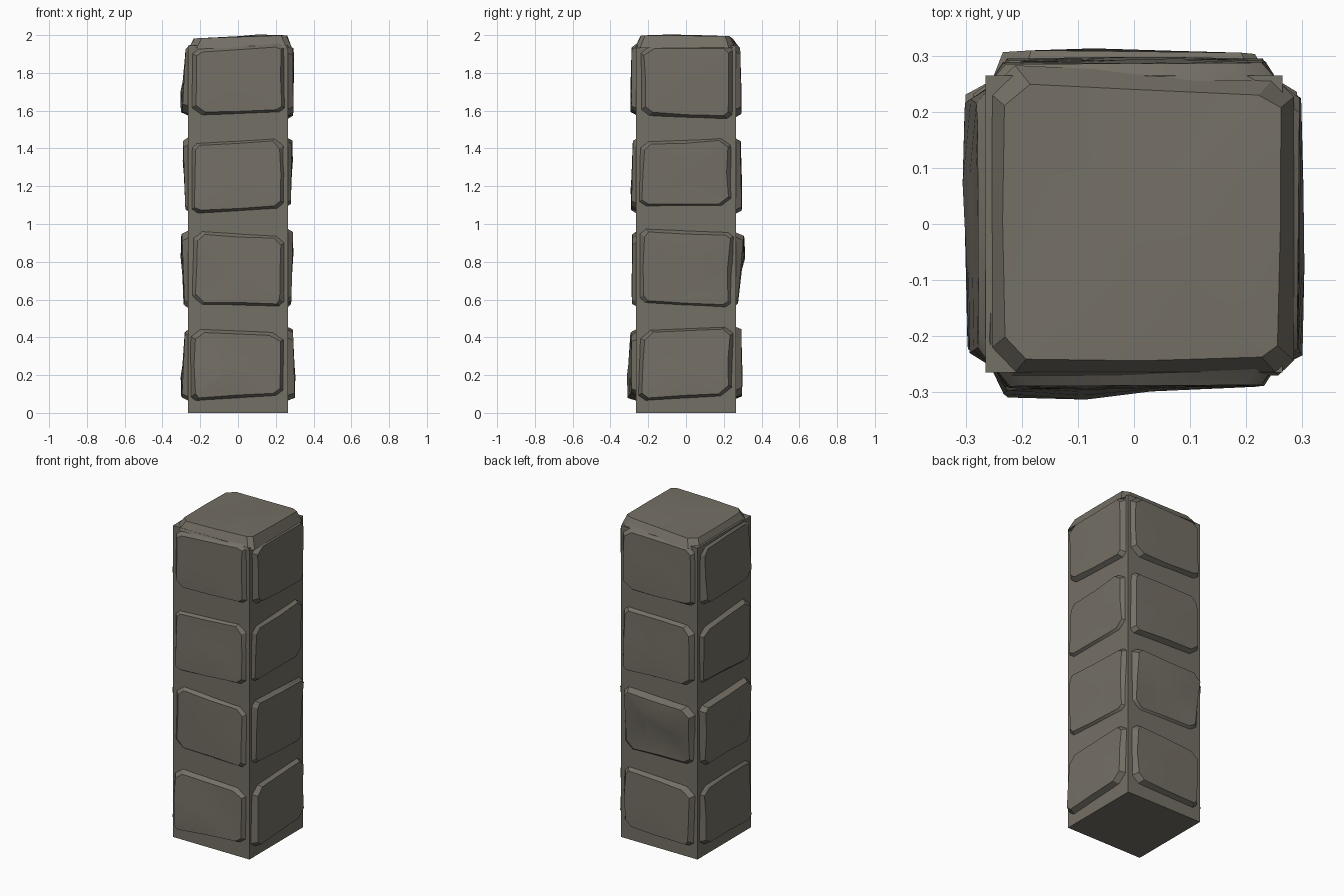
import bpy, bmesh, random
from math import pi
from mathutils import Matrix, Vector

random.seed(4)
HALF = 0.265

if "Cube" in bpy.data.objects:
    bpy.data.objects.remove(bpy.data.objects["Cube"], do_unlink=True)

# Single weathered stone colour
stone_mat = bpy.data.materials.new("warm grey stone")
stone_mat.use_nodes = True
colour = (0.175, 0.16, 0.13, 1)
stone_mat.diffuse_color = colour
stone_mat.node_tree.nodes["Principled BSDF"].inputs["Base Color"].default_value = colour


def finish(bm, name):
    bmesh.ops.recalc_face_normals(bm, faces=bm.faces)
    mesh = bpy.data.meshes.new(name)
    bm.to_mesh(mesh)
    bm.free()
    mesh.materials.append(stone_mat)
    obj = bpy.data.objects.new(name, mesh)
    bpy.context.collection.objects.link(obj)
    return obj


def bilinear(c, s, t):
    """Blend four corner values: bottom left, bottom right, top right, top left."""
    return (c[0] * (1 - s) + c[1] * s) * (1 - t) + (c[3] * (1 - s) + c[2] * s) * t


def add_stone(name, frame, corners, depths, inset=0.025):
    """Chipped slab: a base outline, a worn rim and a gently domed face."""
    chip = [random.uniform(0.05, 0.12) for _ in range(4)]
    outline = [(0, chip[0]), (chip[0], 0), (0.5, 0), (1 - chip[1], 0),
               (1, chip[1]), (1, 0.5), (1, 1 - chip[2]), (1 - chip[2], 1),
               (0.5, 1), (chip[3], 1), (0, 1 - chip[3]), (0, 0.5)]
    points = [Vector(c) for c in corners]
    middle = sum(points, Vector((0, 0))) / 4
    size = (points[2] - points[0]).length / 2
    jitter = [random.uniform(-0.006, 0.006) for _ in outline]
    bm = bmesh.new()
    rings = []
    for shrink, level in ((0, 0), (inset, 1), (size * 0.5, 1.08)):
        ring = []
        for (s, t), j in zip(outline, jitter):
            p = bilinear(points, s, t)
            p = middle + (p - middle) * (1 - (shrink + j * (level == 1)) / size * 1.3)
            height = bilinear(depths, s, t) * level if level else -0.01
            ring.append(bm.verts.new(frame @ Vector((p.x, p.y, height))))
        rings.append(ring)
    for low, high in zip(rings, rings[1:]):
        for i in range(len(low)):
            k = (i + 1) % len(low)
            bm.faces.new((low[i], low[k], high[k], high[i]))
    bm.faces.new(rings[-1])
    bm.faces.new(rings[0][::-1])
    obj = finish(bm, name)
    bpy.ops.object.select_all(action="DESELECT")
    obj.select_set(True)
    bpy.context.view_layer.objects.active = obj
    bpy.ops.object.shade_smooth_by_angle(angle=pi / 6)


# Square core shaft
bm = bmesh.new()
bmesh.ops.create_cube(bm, size=1, matrix=Matrix.Translation((0, 0, 0.973))
                      @ Matrix.Diagonal((2 * HALF, 2 * HALF, 1.946, 1)))
finish(bm, "pillar_core")

# Facing stones, bottom to top: corner heights (cm), then corner depths (mm)
SIDES = {
    "front": [((6, 9, 43, 45), (45, 25, 22, 30)), ((57, 56, 94, 97), (16, 22, 18, 20)),
              ((105, 108, 146, 143), (26, 24, 16, 18)), ((157, 159, 196, 193), (28, 24, 22, 24))],
    "left": [((6, 9, 46, 44), (36, 34, 24, 27)), ((58, 55, 96, 98), (18, 14, 26, 26)),
             ((109, 109, 146, 144), (16, 14, 24, 18)), ((157, 155, 195, 195), (28, 26, 30, 26))],
    "back": [((8, 7, 44, 46), (32, 30, 28, 28)), ((56, 57, 94, 96), (10, 12, 45, 40)),
             ((105, 107, 145, 146), (30, 30, 26, 22)), ((156, 157, 194, 196), (28, 24, 20, 22))],
    "right": [((7, 6, 45, 44), (36, 32, 16, 18)), ((56, 55, 97, 95), (24, 18, 32, 36)),
              ((108, 106, 147, 143), (12, 14, 26, 22)), ((157, 158, 195, 193), (38, 30, 12, 14))],
}
for turn, (side, stones) in enumerate(SIDES.items()):
    # Local axes: x across the side, y up, z outward
    frame = (Matrix.Rotation(turn * pi / 2, 4, "Z") @ Matrix.Translation((0, -HALF, 0))
             @ Matrix.Rotation(pi / 2, 4, "X"))
    for row, (heights, depths) in enumerate(stones, 1):
        edges = [x + random.uniform(-0.008, 0.008) for x in (-0.25, 0.25, 0.25, -0.25)]
        corners = [(x, z / 100) for x, z in zip(edges, heights)]
        add_stone(f"{side}_stone_{row}", frame, corners, [d / 1000 for d in depths])

# Sloping cap stone
add_stone("cap_stone", Matrix.Translation((0, 0, 1.943)),
          [(-0.26, -0.27), (0.285, -0.27), (0.285, 0.26), (-0.26, 0.285)],
          (0.04, 0.056, 0.052, 0.036), inset=0.03)
